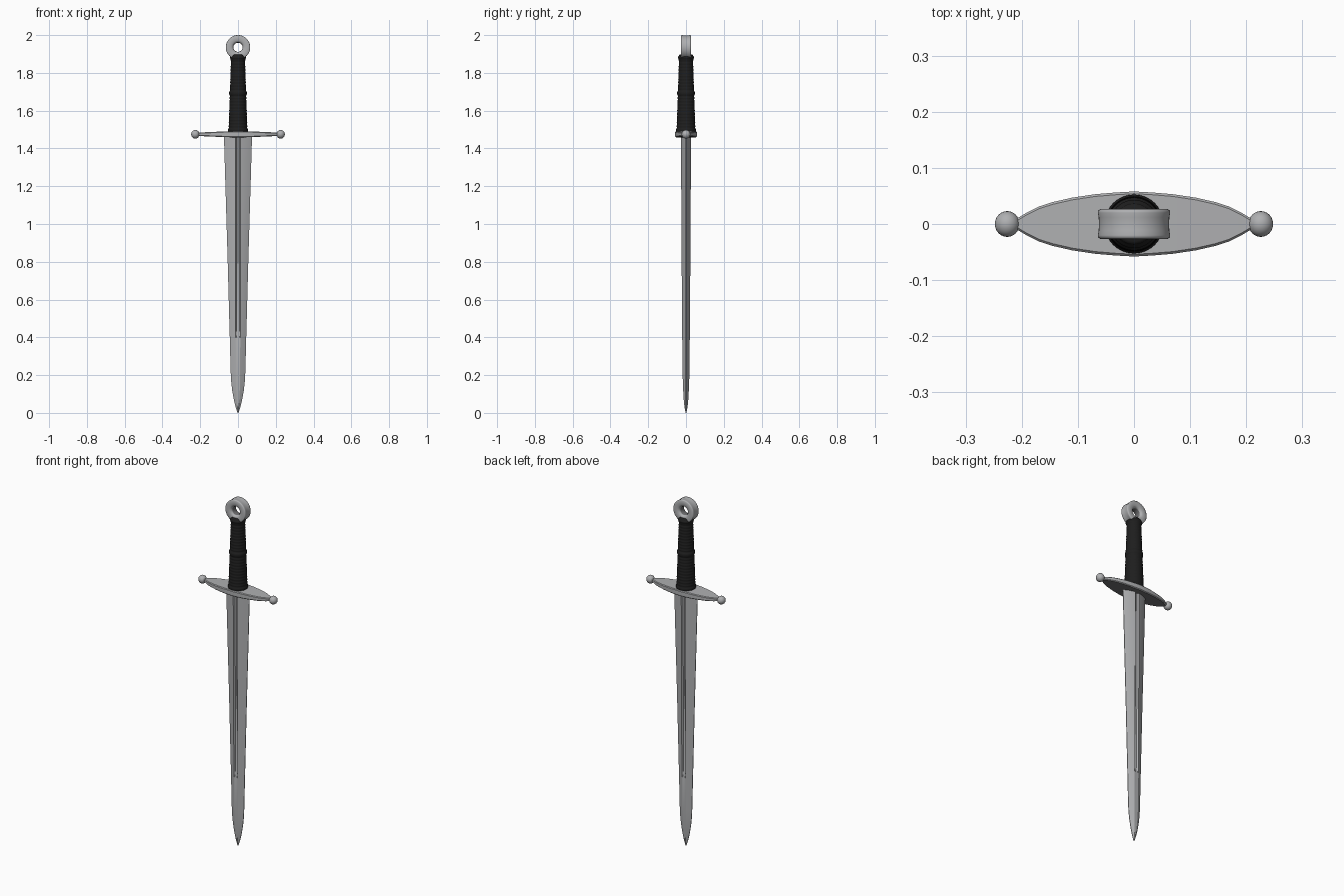
import bpy, bmesh, math
from math import sin, cos, pi

if "Cube" in bpy.data.objects:
    bpy.data.objects.remove(bpy.data.objects["Cube"])


def material(name, c):
    m = bpy.data.materials.new(name)
    m.diffuse_color = (*c, 1)
    m.use_nodes = True
    m.node_tree.nodes["Principled BSDF"].inputs["Base Color"].default_value = m.diffuse_color
    return m


STEEL = material("grey_steel", (0.43, 0.435, 0.445))
DARK = material("dark_steel", (0.16, 0.16, 0.165))
LEATHER = material("black_leather", (0.013, 0.013, 0.013))
GUARD_Z = 1.475


def loft(name, sections, mat, closed=False, angle=35, dark=None):
    """Skin a list of equal-sized rings; faces passing the dark rule get dark steel."""
    bm = bmesh.new()
    rings = [[bm.verts.new(p) for p in s] for s in sections]
    n = len(rings[0])
    pairs = list(zip(rings, rings[1:]))
    if closed:
        pairs.append((rings[-1], rings[0]))
    for a, b in pairs:
        for i in range(n):
            j = (i + 1) % n
            bm.faces.new((a[i], a[j], b[j], b[i]))
    if not closed:
        bm.faces.new(rings[0])
        bm.faces.new(rings[-1])
    bmesh.ops.remove_doubles(bm, verts=bm.verts, dist=1e-6)
    bmesh.ops.recalc_face_normals(bm, faces=bm.faces)
    me = bpy.data.meshes.new(name)
    me.materials.append(mat)
    if dark:
        me.materials.append(DARK)
        for f in bm.faces:
            f.material_index = int(dark(f))
    bm.to_mesh(me)
    bm.free()
    ob = bpy.data.objects.new(name, me)
    bpy.context.collection.objects.link(ob)
    bpy.ops.object.select_all(action='DESELECT')
    ob.select_set(True)
    bpy.context.view_layer.objects.active = ob
    bpy.ops.object.shade_smooth_by_angle(angle=math.radians(angle))
    return ob


# Blade: lens section with a central groove that fades out below z = 0.4
def blade_section(z, w, t, groove):
    f = min(0.012, w * 0.3)
    quarter = [(w, 0.0015), (w * 0.62, t * 0.62), (f, t),
               (f * 0.6, t - groove * 0.8)]
    pts = quarter + [(0, t - groove)] + [(-x, y) for x, y in reversed(quarter)]
    pts += [(-x, -y) for x, y in pts]
    return [(x, y, z) for x, y in pts]


loft("blade", [blade_section(*s) for s in (
    (0.0, 0.002, 0.002, 0), (0.03, 0.012, 0.008, 0), (0.07, 0.022, 0.012, 0),
    (0.12, 0.031, 0.015, 0), (0.17, 0.0365, 0.017, 0), (0.22, 0.039, 0.018, 0),
    (0.40, 0.0435, 0.020, 0), (0.43, 0.0445, 0.0205, 0.010),
    (0.80, 0.0545, 0.023, 0.012), (1.15, 0.065, 0.025, 0.012),
    (1.47, 0.0745, 0.0265, 0.012))], STEEL, angle=20)


# Crossguard: thin leaf-shaped plate, tapering to both ends, darker below
def guard_section(x, d, h):
    b = 0.004
    prof = [(d, h - b), (d - b, h), (b - d, h), (-d, h - b),
            (-d, b - h), (b - d, -h), (d - b, -h), (d, b - h)]
    return [(x, y, GUARD_Z + v) for y, v in prof]


half = [(0, 0.058, 0.016), (0.035, 0.056, 0.016), (0.07, 0.053, 0.015),
        (0.11, 0.047, 0.0135), (0.145, 0.039, 0.012), (0.17, 0.031, 0.011),
        (0.19, 0.021, 0.010), (0.205, 0.012, 0.009), (0.215, 0.010, 0.009)]
loft("crossguard", [guard_section(-x, d, h) for x, d, h in reversed(half[1:])]
     + [guard_section(*s) for s in half], STEEL,
     dark=lambda f: f.normal.z < -0.9)

# Ball ends of the crossguard
for side, name in ((-1, "left_guard_ball"), (1, "right_guard_ball")):
    rings = []
    for k in range(13):
        a = pi * k / 12
        r = max(0.023 * sin(a), 0)
        rings.append([(side * 0.226 - 0.022 * cos(a), r * cos(2 * pi * i / 24),
                       GUARD_Z + r * sin(2 * pi * i / 24)) for i in range(24)])
    loft(name, rings, STEEL, angle=60)


# Grip: tapered and cord-wrapped, with three raised bands
def grip_radius(z):
    t = (z - 1.485) / 0.415
    r = 0.050 - 0.014 * t
    r += 0.0008 * cos(2 * pi * (z - 1.485) / 0.0166)
    for c, h in ((1.495, 0.003), (1.693, 0.005), (1.88, 0.006)):
        r += h * math.exp(-((z - c) / 0.009) ** 2)
    return r


grip = []
for k in range(126):
    z = 1.483 + 0.415 * k / 125
    r = grip_radius(z) - (0.006 if k == 125 else 0)
    grip.append([(r * cos(2 * pi * i / 40), r * sin(2 * pi * i / 40), z)
                 for i in range(40)])
loft("grip", grip, LEATHER, angle=60)

# Pommel: pierced wheel facing front and back, with a dark bore
wheel = [(0.0625, 0), (0.063, 0.012), (0.0645, 0.020), (0.064, 0.024),
         (0.060, 0.0265), (0.036, 0.026), (0.029, 0.022), (0.025, 0.016)]
wheel += [(0.024, 0)] + [(r, -y) for r, y in reversed(wheel[1:])]


def in_bore(f):
    c = f.calc_center_median()
    return math.hypot(c.x, c.z - 1.9355) < 0.0265


loft("pommel", [[(r * cos(a), y, 1.9355 + r * sin(a)) for r, y in wheel]
                for a in (2 * pi * i / 48 for i in range(48))],
     STEEL, closed=True, angle=60, dark=in_bore)
